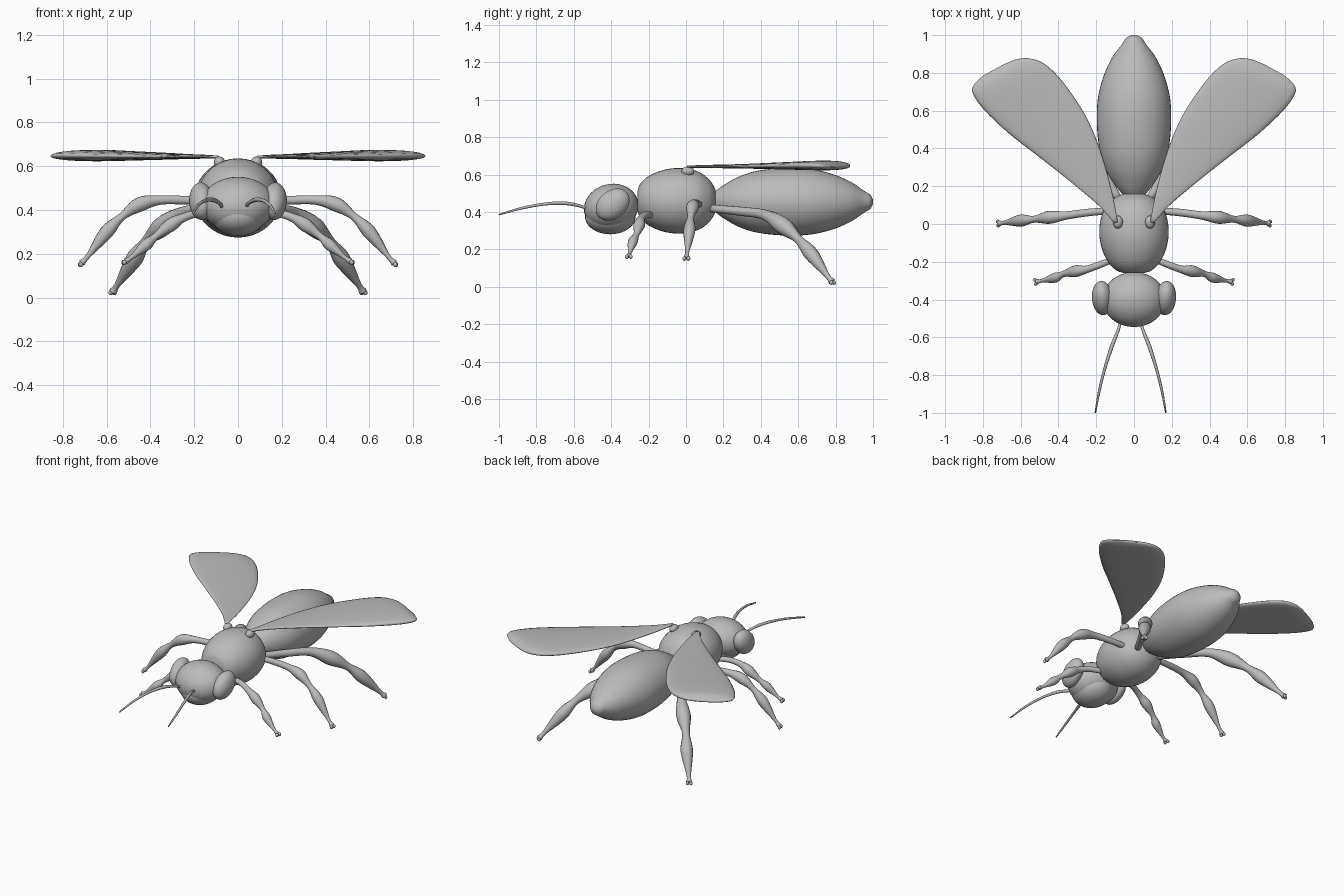
import bpy, bmesh, math
from mathutils import Vector, Matrix

if "Cube" in bpy.data.objects:
    bpy.data.objects.remove(bpy.data.objects["Cube"])

grey = bpy.data.materials.new("plain_grey")
grey.use_nodes = True
COLOUR = (0.5, 0.5, 0.5, 1)
grey.diffuse_color = COLOUR
grey.node_tree.nodes["Principled BSDF"].inputs["Base Color"].default_value = COLOUR


def finish(name, bm):
    bmesh.ops.recalc_face_normals(bm, faces=bm.faces)
    for f in bm.faces:
        f.smooth = True
    mesh = bpy.data.meshes.new(name)
    bm.to_mesh(mesh)
    bm.free()
    mesh.materials.append(grey)
    obj = bpy.data.objects.new(name, mesh)
    bpy.context.collection.objects.link(obj)
    return obj


def smooth_path(points, steps):
    """Catmull-Rom through points of any dimension."""
    p = [Vector(q) for q in points]
    p = [2 * p[0] - p[1]] + p + [2 * p[-1] - p[-2]]
    out = []
    for a, b, c, d in zip(p, p[1:], p[2:], p[3:]):
        for i in range(steps):
            t = i / steps
            out.append(0.5 * (2 * b + (c - a) * t + (2 * a - 5 * b + 4 * c - d) * t * t
                              + (3 * b - a - 3 * c + d) * t ** 3))
    return out + [p[-2]]


def loft(name, rings):
    bm = bmesh.new()
    rows = [[bm.verts.new(co) for co in ring] for ring in rings]
    n = len(rows[0])
    for r, s in zip(rows, rows[1:]):
        for i in range(n):
            bm.faces.new((r[i], r[(i + 1) % n], s[(i + 1) % n], s[i]))
    bm.faces.new(rows[0])
    bm.faces.new(rows[-1])
    return finish(name, bm)


def tube(name, points, side=1, sides=14, width=1, steps=5):
    """Round loft through (x, y, z, radius); width stretches it sideways."""
    path = smooth_path([(side * x, y, z, r) for x, y, z, r in points], steps)
    rings = []
    for i, q in enumerate(path):
        t = (path[min(i + 1, len(path) - 1)] - path[max(i - 1, 0)]).to_3d().normalized()
        u = t.cross(Vector((0, 0, 1))).normalized()
        v = u.cross(t)
        angles = [2 * math.pi * k / sides for k in range(sides)]
        rings.append([q.to_3d() + max(q[3], 0.002) * (width * math.cos(a) * u + math.sin(a) * v)
                      for a in angles])
    return loft(name, rings)


def ball(name, centre, size, tilt=0, turn=0):
    bm = bmesh.new()
    bmesh.ops.create_uvsphere(bm, u_segments=32, v_segments=20, radius=1)
    m = (Matrix.Translation(centre) @ Matrix.Rotation(turn, 4, 'Z')
         @ Matrix.Rotation(tilt, 4, 'X') @ Matrix.Diagonal((*size, 1)))
    bm.transform(m)
    return finish(name, bm)


# Body
def body(name, z, profile, width):
    tube(name, [(0, y, z, r) for y, r in profile], sides=40, width=width, steps=8)


body("abdomen", 0.455, [(0.15, 0.05), (0.2, 0.088), (0.28, 0.133), (0.38, 0.165), (0.52, 0.18),
                        (0.66, 0.176), (0.78, 0.149), (0.88, 0.107), (0.95, 0.06),
                        (0.985, 0.038), (1.0, 0.012)], 1.09)
body("thorax", 0.46, [(-0.26, 0.05), (-0.245, 0.09), (-0.2, 0.132), (-0.12, 0.165), (-0.03, 0.175),
                      (0.06, 0.158), (0.12, 0.118), (0.15, 0.075), (0.165, 0.03)], 1.05)

# Head with a lower face and wrap-around eyes
ball("head", (0, -0.4, 0.425), (0.168, 0.147, 0.125), 0.25)
ball("lower_face", (0, -0.405, 0.375), (0.125, 0.135, 0.094))
for s, label in ((1, "left"), (-1, "right")):
    ball(label + "_eye", (s * 0.168, -0.392, 0.44), (0.055, 0.1, 0.075), 0.68, s * -0.08)

# Legs: thin hip, two swollen segments, flared foot
LEGS = {
    "front_leg": [(0.09, -0.18, 0.385, 0.016), (0.18, -0.215, 0.385, 0.018),
                  (0.25, -0.24, 0.365, 0.02), (0.31, -0.25, 0.33, 0.031),
                  (0.375, -0.265, 0.28, 0.016), (0.42, -0.285, 0.24, 0.026),
                  (0.485, -0.3, 0.185, 0.01), (0.515, -0.305, 0.165, 0.014)],
    "middle_leg": [(0.13, 0.07, 0.44, 0.018), (0.25, 0.06, 0.445, 0.02),
                   (0.36, 0.045, 0.445, 0.022), (0.45, 0.035, 0.425, 0.034),
                   (0.53, 0.025, 0.37, 0.018), (0.6, 0.018, 0.3, 0.032),
                   (0.685, 0.007, 0.19, 0.011), (0.715, 0.003, 0.157, 0.016)],
    "back_leg": [(0.08, 0.13, 0.42, 0.02), (0.17, 0.28, 0.405, 0.024),
                 (0.26, 0.42, 0.385, 0.028), (0.345, 0.52, 0.325, 0.046),
                 (0.42, 0.6, 0.255, 0.024), (0.475, 0.67, 0.175, 0.039),
                 (0.55, 0.755, 0.06, 0.014), (0.57, 0.78, 0.028, 0.019)],
}
for s, label in ((1, "left"), (-1, "right")):
    for name, points in LEGS.items():
        tube(f"{label}_{name}", points, s)
        x, y, z, r = points[-1]
        along = (Vector(points[-1]) - Vector(points[-2])).to_3d().normalized()
        across = along.cross(Vector((0, 0, 1))).normalized()
        for k in (-1, 1):
            c = Vector((x, y, z)) + along * 0.008 + across * k * 0.011
            ball(f"{label}_{name}_claw", (s * c.x, c.y, c.z), (0.01, 0.01, 0.012))

# Antennae, set a little off the centre line
for s, label in ((1, "left"), (-1, "right")):
    feeler = tube(label + "_antenna",
                  [(0.05, -0.5, 0.4, 0.007), (0.065, -0.56, 0.43, 0.008), (0.1, -0.65, 0.447, 0.01),
                   (0.135, -0.76, 0.442, 0.008), (0.165, -0.88, 0.42, 0.007),
                   (0.187, -1.0, 0.386, 0.004)], s, sides=10)
    feeler.location.x = -0.018

# Wings: leading edge, trailing edge, half thickness for each section
WING = [
    (0.085, 0.01, 0.105, 0.005, 0.006), (0.12, 0.185, 0.19, 0.1, 0.009),
    (0.18, 0.395, 0.34, 0.227, 0.012), (0.26, 0.58, 0.5, 0.353, 0.017),
    (0.375, 0.75, 0.657, 0.475, 0.022), (0.47, 0.845, 0.785, 0.595, 0.026),
    (0.55, 0.876, 0.848, 0.68, 0.024), (0.62, 0.872, 0.852, 0.73, 0.014),
    (0.69, 0.845, 0.8, 0.785, 0.004),
]
for s, label in ((1, "left"), (-1, "right")):
    rings = []
    for ax, ay, bx, by, h in smooth_path(WING, 5):
        mid = Vector(((ax + bx) / 2 * s, (ay + by) / 2, 0.641 + 0.3 * h))
        half = Vector(((ax - bx) / 2 * s, (ay - by) / 2, 0))
        ring = []
        for k in range(24):
            c, d = math.cos(math.tau * k / 24), math.sin(math.tau * k / 24)
            ring.append(mid + half * c + Vector((0, 0, h * math.copysign(abs(d) ** 0.8, d))))
        rings.append(ring)
    loft(label + "_wing", rings)
    # Joint on the shoulder
    ball(label + "_wing_joint", (s * 0.085, 0.01, 0.618), (0.026, 0.034, 0.026))
